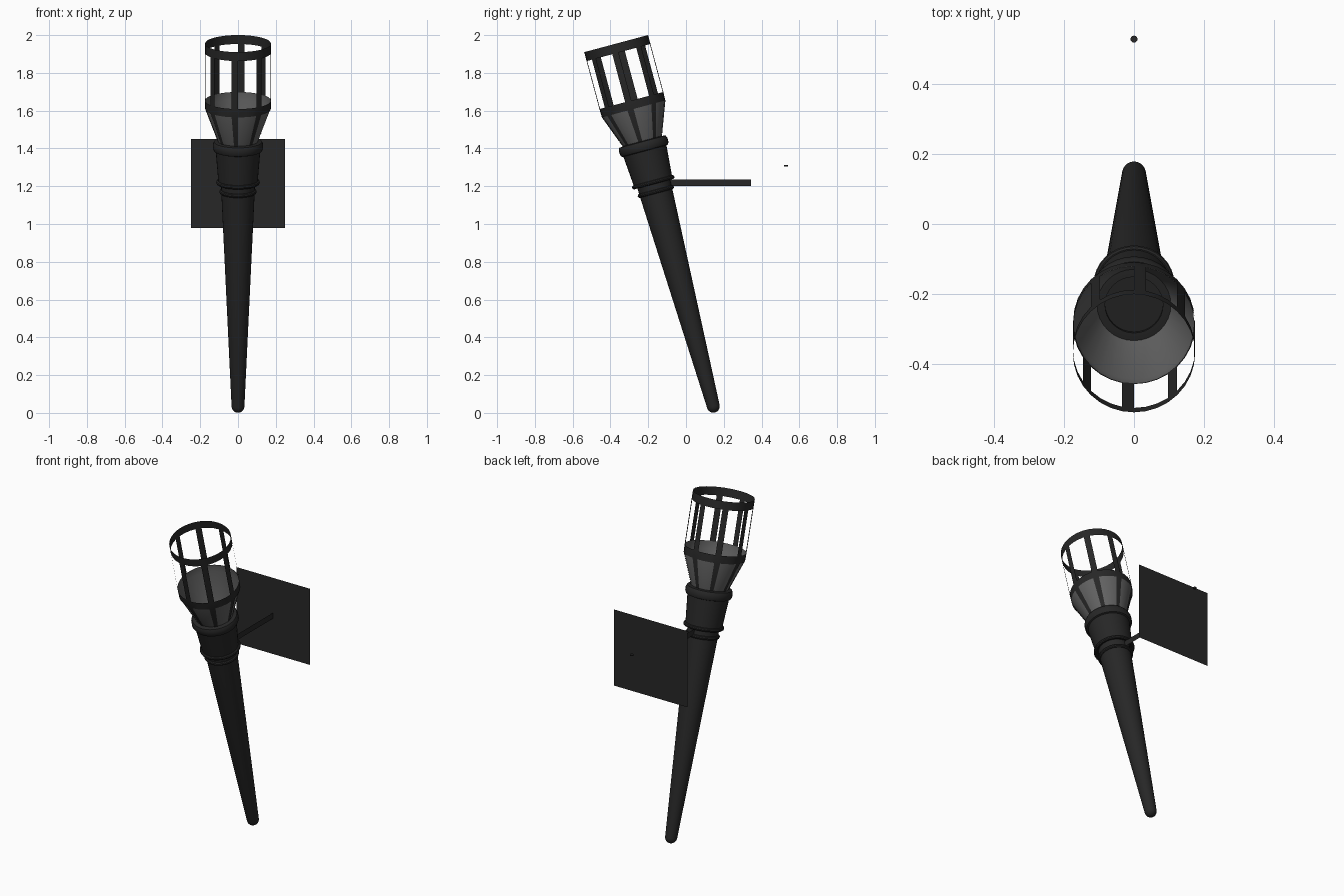
import bpy, bmesh, math

if "Cube" in bpy.data.objects:
    bpy.data.objects.remove(bpy.data.objects["Cube"])

TILT = math.radians(15)
FOOT = (0, 0.154, 0)
SEG = 32


def material(name, v):
    m = bpy.data.materials.new(name)
    m.diffuse_color = (v, v, v, 1)
    m.use_nodes = True
    m.node_tree.nodes["Principled BSDF"].inputs["Base Color"].default_value = m.diffuse_color
    return m


iron = material("dark_iron", 0.02)
grey = material("grey_liner", 0.12)


def finish(bm, name, mat, tilted=True, angle=35):
    me = bpy.data.meshes.new(name)
    bm.to_mesh(me)
    bm.free()
    ob = bpy.data.objects.new(name, me)
    bpy.context.collection.objects.link(ob)
    me.materials.append(mat)
    if tilted:
        ob.rotation_euler = (TILT, 0, 0)
        ob.location = FOOT
    bpy.ops.object.select_all(action='DESELECT')
    ob.select_set(True)
    bpy.context.view_layer.objects.active = ob
    bpy.ops.object.shade_smooth_by_angle(angle=math.radians(angle))
    return ob


def lathe(name, profile, mat, keep=lambda row, seg: True, closed=False):
    """Spin (radius, height) points about the torch axis; keep() picks faces."""
    bm = bmesh.new()
    rings = []
    for r, h in profile:
        if r == 0:
            rings.append([bm.verts.new((0, 0, h))] * SEG)
        else:
            rings.append([bm.verts.new((r * math.cos(math.tau * i / SEG),
                                        r * math.sin(math.tau * i / SEG), h))
                          for i in range(SEG)])
    if closed:
        rings.append(rings[0])
    for row, (a, b) in enumerate(zip(rings, rings[1:])):
        for i in range(SEG):
            if keep(row, i):
                j = (i + 1) % SEG
                bm.faces.new(list(dict.fromkeys((a[i], a[j], b[j], b[i]))))
    bmesh.ops.delete(bm, geom=[v for v in bm.verts if not v.link_faces], context='VERTS')
    return finish(bm, name, mat)


def band(name, major, minor, h, n=10):
    pts = [(major + minor * math.cos(math.tau * k / n),
            h + minor * math.sin(math.tau * k / n)) for k in range(n)]
    return lathe(name, pts, iron, closed=True)


# tapered handle with a rounded tip
tip = [(0.034 * math.sin(math.pi / 2 * k / 6), 0.036 - 0.034 * math.cos(math.pi / 2 * k / 6))
       for k in range(7)]
tip[0] = (0, tip[0][1])
lathe("handle", tip + [(0.088, 1.20), (0.09, 1.28)], iron)

# collar with rolled lip and recessed floor
lathe("collar", [(0.085, 1.262), (0.104, 1.264), (0.118, 1.435), (0.127, 1.438),
                 (0.133, 1.450), (0.133, 1.473), (0.127, 1.486), (0.106, 1.490),
                 (0.083, 1.490), (0.083, 1.478), (0, 1.478)], iron)
band("lower_band", 0.088, 0.011, 1.213)
band("upper_band", 0.105, 0.011, 1.264)

# grey cup inside the cage
lathe("cup_liner", [(0.105, 1.488), (0.172, 1.667), (0.173, 1.711)], grey)

# cage: two solid rings joined by eight one-segment strips
lathe("cage", [(0.107, 1.487), (0.174, 1.666), (0.175, 1.712), (0.175, 1.975),
               (0.175, 2.024)], iron,
      keep=lambda row, seg: row in (1, 3) or seg % 4 == 3)


def sheet(name, corners):
    bm = bmesh.new()
    bm.faces.new([bm.verts.new(c) for c in corners])
    return finish(bm, name, iron, tilted=False)


# wall plate and the thin arm that carries the torch
sheet("wall_plate", [(-0.25, 0.343, 0.98), (0.25, 0.343, 0.98),
                     (0.25, 0.343, 1.45), (-0.25, 0.343, 1.45)])
sheet("wall_arm", [(0, -0.12, 1.20), (0, 0.343, 1.20),
                   (0, 0.343, 1.235), (0, -0.12, 1.235)])

# small pin behind the plate
bm = bmesh.new()
bmesh.ops.create_cone(bm, cap_ends=True, segments=16, radius1=0.01, radius2=0.01, depth=0.008)
bmesh.ops.translate(bm, verts=bm.verts, vec=(0, 0.529, 1.308))
finish(bm, "rear_pin", iron, tilted=False)
